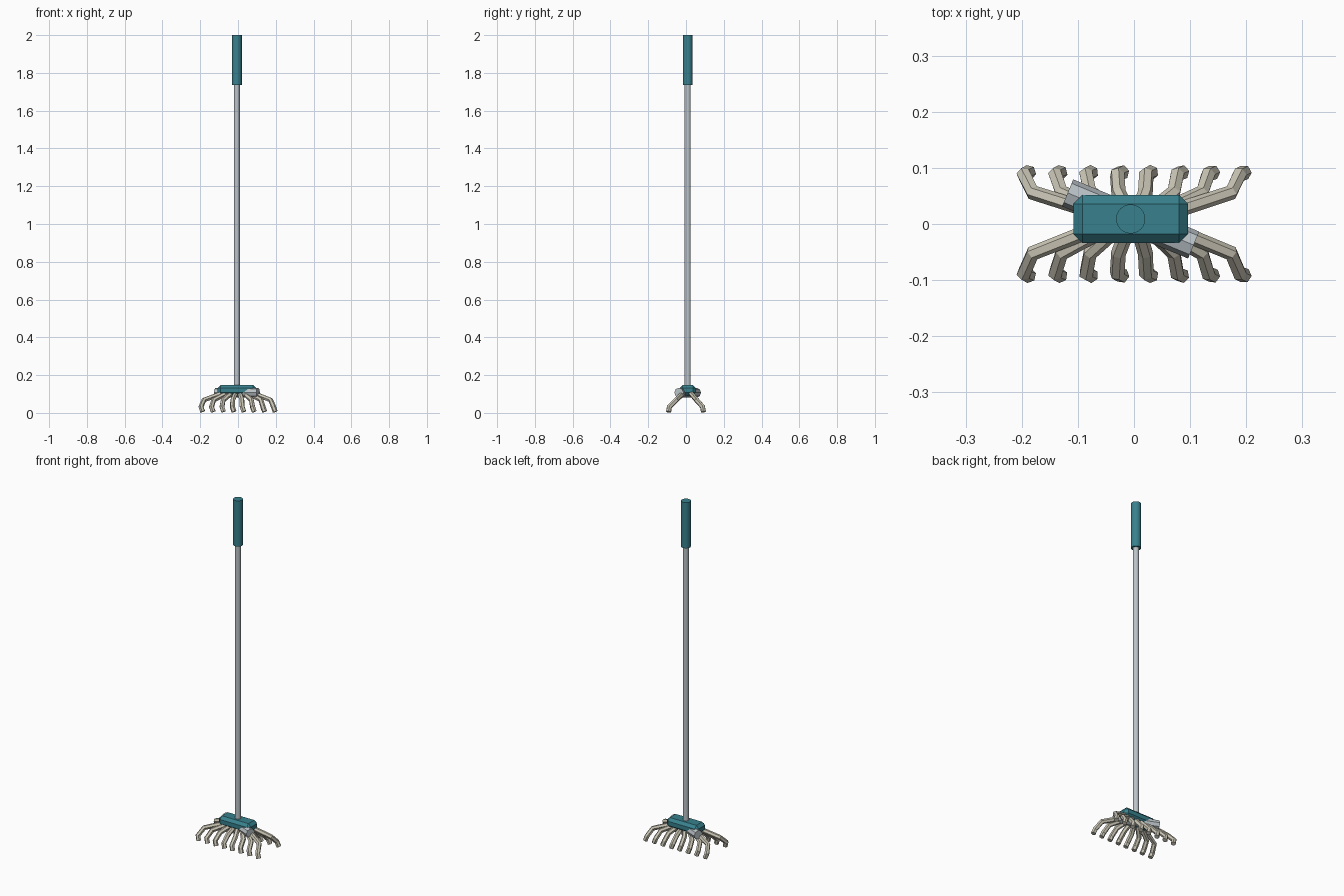
import bpy, math

if "Cube" in bpy.data.objects:
    bpy.data.objects.remove(bpy.data.objects["Cube"])

def mat(name, col):
    m = bpy.data.materials.new(name)
    m.diffuse_color = (*col, 1)
    m.use_nodes = True
    m.node_tree.nodes["Principled BSDF"].inputs["Base Color"].default_value = m.diffuse_color
    return m

TEAL = mat("teal", (0.04, 0.22, 0.27))
BONE = mat("bone", (0.60, 0.57, 0.47))
STEEL = mat("steel", (0.50, 0.55, 0.58))
CX, CY = -0.006, 0.009   # axis of handle and head

def cylinder(name, r, length, loc, sides, material, rot=(0, 0, 0), smooth=False):
    bpy.ops.mesh.primitive_cylinder_add(vertices=sides, radius=r, depth=length,
                                        location=loc, rotation=rot)
    o = bpy.context.object
    o.name = name
    o.data.materials.append(material)
    if smooth:
        bpy.ops.object.shade_smooth_by_angle(angle=math.radians(40))
    return o

def tube(name, points, r):
    # six-sided tube along a jointed path
    cu = bpy.data.curves.new(name, 'CURVE')
    cu.dimensions = '3D'
    cu.bevel_depth = r
    cu.bevel_resolution = 1
    cu.use_fill_caps = True
    s = cu.splines.new('POLY')
    s.points.add(len(points) - 1)
    for p, co in zip(s.points, points):
        p.co = (*co, 1)
    s.use_smooth = False
    cu.materials.append(BONE)
    o = bpy.data.objects.new(name, cu)
    bpy.context.collection.objects.link(o)
    bpy.ops.object.select_all(action='DESELECT')
    o.select_set(True)
    bpy.context.view_layer.objects.active = o
    bpy.ops.object.convert(target='MESH')
    bpy.ops.object.shade_flat()

# handle pole and grip
cylinder("pole", 0.016, 1.66, (CX, CY, 0.95), 24, STEEL, smooth=True)
cylinder("grip", 0.026, 0.265, (CX, CY, 1.8675), 24, TEAL, smooth=True)

# chamfered head block
bpy.ops.mesh.primitive_cube_add(size=1, location=(CX, CY, 0.12))
head = bpy.context.object
head.name = "head"
head.scale = (0.204, 0.086, 0.056)
bpy.ops.object.transform_apply(location=False, rotation=False, scale=True)
bev = head.modifiers.new("chamfer", 'BEVEL')
bev.width = 0.016
bev.segments = 1
head.data.materials.append(TEAL)

# crossbar showing at both ends of the head
cylinder("crossbar", 0.026, 0.243, (CX, CY, 0.107), 8, STEEL,
         rot=(math.pi / 8, math.pi / 2, 0))

# two rows of jointed mop strands
feet = [-0.196, -0.14, -0.085, -0.03, 0.022, 0.077, 0.132, 0.188]
for side, label in ((-1, "front"), (1, "back")):
    for i, x in enumerate(feet):
        tube(f"{label}_strand_{i + 1}", [
            (x * 0.4, side * 0.018 + 0.006, 0.106),
            (x * 0.92, side * 0.054 + 0.002, 0.068),
            (x, side * 0.088, 0.032),
            (x + 0.009, side * 0.092, 0.006)], 0.0135)
